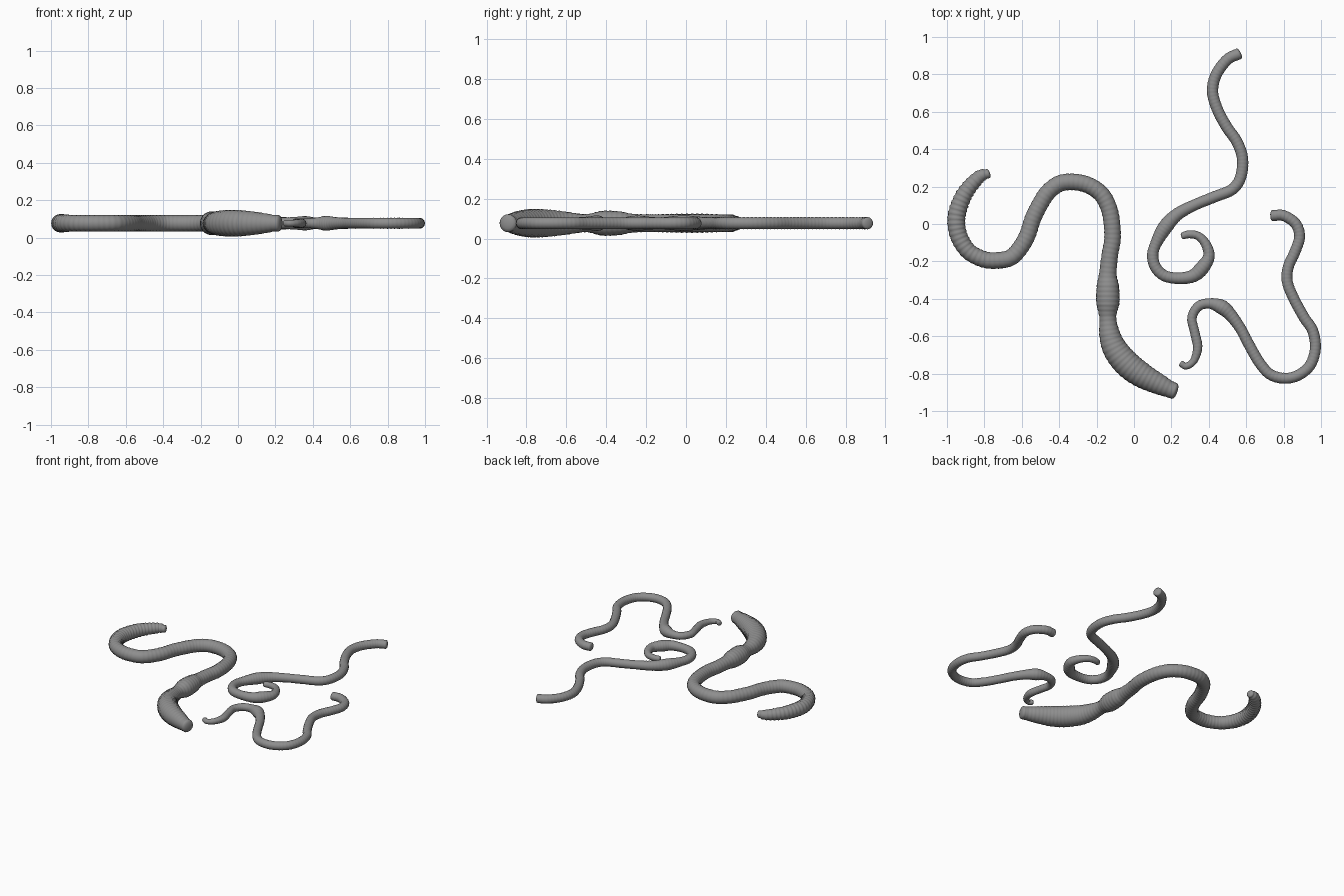
import bpy
import bmesh
import math
from mathutils import Vector
from mathutils.geometry import interpolate_bezier

cube = bpy.data.objects.get("Cube")
if cube:
    bpy.data.objects.remove(cube, do_unlink=True)

HEIGHT = 0.077   # level of the body centre line
SIDES = 20

skin = bpy.data.materials.new("worm grey")
skin.use_nodes = True
colour = (0.27, 0.27, 0.27, 1)
skin.diffuse_color = colour
skin.node_tree.nodes["Principled BSDF"].inputs["Base Color"].default_value = colour


def smooth_path(points, radius):
    """Spline through (x, y[, radius]) points; the z slot carries the radius."""
    knots = [Vector((p[0], p[1], p[2] if len(p) > 2 else radius)) for p in points]
    ends = [knots[0] * 2 - knots[1]] + knots + [knots[-1] * 2 - knots[-2]]
    path = []
    for a, b, c, d in zip(ends, ends[1:], ends[2:], ends[3:]):
        path += interpolate_bezier(b, b + (c - a) / 6, c - (d - b) / 6, c, 24)[:-1]
    return path + [knots[-1]]


def resample(path, step):
    """Evenly spaced samples along the path."""
    samples, carried = [path[0]], 0.0
    for a, b in zip(path, path[1:]):
        length = (b - a).length
        along = step - carried
        while along <= length:
            samples.append(a.lerp(b, along / length))
            along += step
        carried = (carried + length) % step
    return samples


def make_worm(name, points, radius, pitch, ridge, tail_ridge, tail_length):
    """Sweep a ringed round body along a path, with domed ends."""
    step = pitch / 4
    path = resample(smooth_path(points, radius), step)
    last = len(path) - 1
    rings = []
    for i, p in enumerate(path):
        tangent = path[min(i + 1, last)] - path[max(i - 1, 0)]
        tangent = Vector((tangent.x, tangent.y, 0)).normalized()
        fade = max(0, 1 - i * step / tail_length)
        depth = ridge + (tail_ridge - ridge) * fade
        girth = p.z * (1 + depth * math.cos(i * math.pi / 2))
        rings.append((Vector((p.x, p.y, HEIGHT)), tangent, girth))

    # Domed ends
    def dome(ring, sign):
        centre, tangent, girth = ring
        return [(centre + tangent * sign * girth * 0.4 * math.sin(a), tangent,
                 girth * math.cos(a)) for a in (0.5, 0.9, 1.3)]
    rings = dome(rings[0], -1)[::-1] + rings + dome(rings[-1], 1)

    bm = bmesh.new()
    loops = []
    for centre, tangent, girth in rings:
        side = Vector((-tangent.y, tangent.x, 0))
        loop = []
        for k in range(SIDES):
            a = math.tau * k / SIDES
            offset = side * math.cos(a) + Vector((0, 0, math.sin(a)))
            loop.append(bm.verts.new(centre + offset * girth))
        loops.append(loop)
    for a, b in zip(loops, loops[1:]):
        for k in range(SIDES):
            n = (k + 1) % SIDES
            bm.faces.new((a[k], a[n], b[n], b[k]))
    bm.faces.new(loops[0])
    bm.faces.new(loops[-1])
    bmesh.ops.recalc_face_normals(bm, faces=bm.faces)
    for face in bm.faces:
        face.smooth = True

    mesh = bpy.data.meshes.new(name)
    bm.to_mesh(mesh)
    bm.free()
    mesh.materials.append(skin)
    worm = bpy.data.objects.new(name, mesh)
    bpy.context.collection.objects.link(worm)
    return worm


# Thick worm, tail to head, with a saddle band and a swollen head
make_worm("large_worm", [
    (-.78, .27, .024), (-.83, .25, .035), (-.9, .17, .043), (-.94, .08, .047),
    (-.95, 0, .047), (-.93, -.08, .046), (-.88, -.15), (-.8, -.19),
    (-.73, -.195), (-.66, -.18), (-.61, -.13), (-.57, -.06), (-.54, .03),
    (-.5, .11), (-.46, .17), (-.4, .215), (-.33, .225), (-.25, .21),
    (-.18, .165), (-.14, .1), (-.12, .02), (-.115, -.08), (-.13, -.17),
    (-.14, -.27, .047), (-.14, -.33, .059), (-.14, -.42, .062),
    (-.14, -.5, .045), (-.13, -.59, .056), (-.1, -.67, .066),
    (-.035, -.75, .071), (.045, -.81, .067), (.14, -.86, .054),
    (.19, -.883, .045), (.217, -.893, .045),
], 0.044, 0.026, 0.018, 0.06, 0.7)

# Thin worm at the back, ending in a curl
make_worm("curled_worm", [
    (.56, .91), (.5, .88), (.44, .8), (.42, .71), (.445, .615), (.495, .52),
    (.55, .44), (.58, .35), (.57, .25), (.525, .185), (.43, .145), (.32, .1),
    (.23, .05, .034), (.165, -.02, .039), (.115, -.11), (.1, -.17),
    (.115, -.23), (.16, -.275), (.23, -.29), (.31, -.28, .034),
    (.36, -.24, .038), (.4, -.175, .031), (.385, -.11, .026),
    (.345, -.065, .022), (.295, -.055, .021), (.255, -.065, .018),
], 0.03, 0.02, 0.015, 0.02, 0.4)

# Thin winding worm on the left side
make_worm("winding_worm", [
    (.74, .045), (.8, .045), (.865, 0), (.885, -.07), (.86, -.15),
    (.825, -.23), (.82, -.31), (.855, -.4), (.91, -.5), (.955, -.57),
    (.97, -.66), (.945, -.75), (.885, -.805), (.81, -.825), (.73, -.805),
    (.67, -.74), (.615, -.645), (.57, -.56), (.52, -.49, .033),
    (.47, -.445, .039), (.405, -.425, .028), (.345, -.44, .026),
    (.31, -.5, .025), (.325, -.58, .025), (.34, -.66, .025),
    (.32, -.73, .02), (.28, -.76, .018), (.25, -.745, .017),
], 0.029, 0.02, 0.015, 0.02, 0.4)
